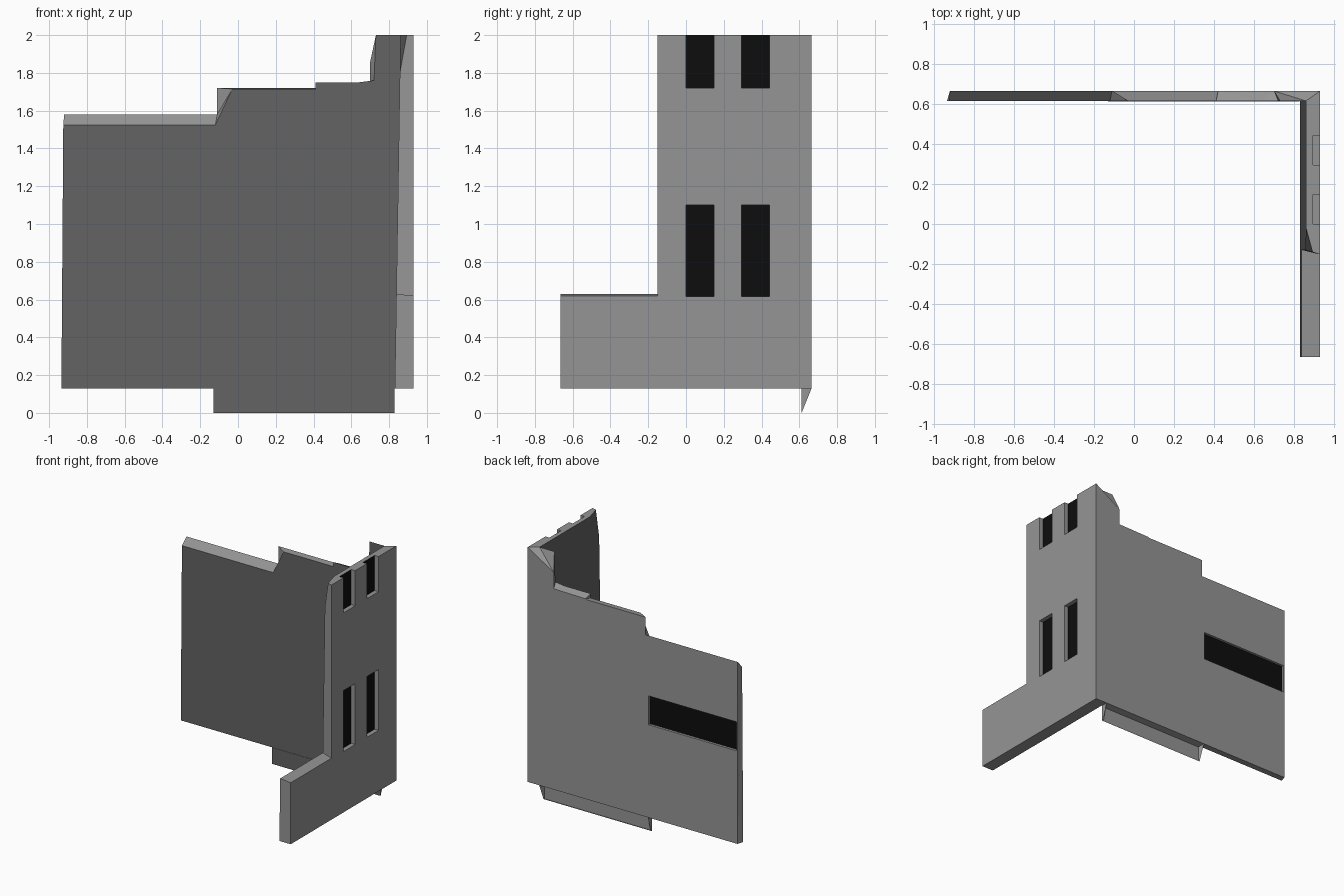
import bpy, bmesh
from mathutils import Vector

if "Cube" in bpy.data.objects:
    bpy.data.objects.remove(bpy.data.objects["Cube"])


def material(name, v):
    m = bpy.data.materials.new(name)
    m.diffuse_color = (v, v, v, 1)
    m.use_nodes = True
    m.node_tree.nodes["Principled BSDF"].inputs["Base Color"].default_value = m.diffuse_color
    return m


MATS = [material("outer_grey", 0.30), material("inner_dark_grey", 0.125),
        material("opening_black", 0.004)]


def loft(a, b):
    """Solid between two outlines with the same number of points."""
    bm = bmesh.new()
    va = [bm.verts.new(p) for p in a]
    vb = [bm.verts.new(p) for p in b]
    n = len(a)
    bm.faces.new(va)
    bm.faces.new(vb[::-1])
    for i in range(n):
        j = (i + 1) % n
        bm.faces.new((va[j], va[i], vb[i], vb[j]))
    bmesh.ops.recalc_face_normals(bm, faces=bm.faces)
    return bm


def to_object(name, bm):
    bmesh.ops.recalc_face_normals(bm, faces=bm.faces)
    me = bpy.data.meshes.new(name)
    bm.to_mesh(me)
    bm.free()
    ob = bpy.data.objects.new(name, me)
    bpy.context.collection.objects.link(ob)
    for m in MATS:
        me.materials.append(m)
    return ob


def cut_box(ob, lo, hi):
    bm = bmesh.new()
    bmesh.ops.create_cube(bm, size=1)
    lo, hi = Vector(lo), Vector(hi)
    for v in bm.verts:
        v.co = (lo + hi) / 2 + v.co * (hi - lo)
    c = to_object("opening_cutter", bm)
    c.hide_render = True
    mod = ob.modifiers.new("opening", 'BOOLEAN')
    mod.operation, mod.solver, mod.object = 'DIFFERENCE', 'EXACT', c
    bpy.context.view_layer.objects.active = ob
    bpy.ops.object.modifier_apply(modifier=mod.name)
    bpy.data.objects.remove(c)


def paint(ob, rule):
    for p in ob.data.polygons:
        p.material_index = rule(p.center, p.normal)


# back wall: broken top edge, front and back outlines differ (x, z)
front = [(-.935, .13), (-.925, 1.525), (-.12, 1.525), (-.03, 1.715), (.41, 1.715),
         (.41, 1.75), (.64, 1.75), (.72, 1.76), (.73, 2), (.86, 2), (.83, .13)]
back = [(-.92, .13), (-.92, 1.58), (-.11, 1.58), (-.11, 1.72), (.41, 1.72),
        (.42, 1.725), (.70, 1.73), (.70, 1.80), (.70, 1.86), (.93, 2), (.93, .13)]
bm = loft([(x, .615, z) for x, z in front], [(x, .665, z) for x, z in back])
bmesh.ops.triangulate(bm, faces=[f for f in bm.faces if len(f.verts) == 4])
back_wall = to_object("back_wall", bm)
cut_box(back_wall, (-.912, .645, .87), (-.135, .70, 1.10))
paint(back_wall, lambda c, n: 1 if n.y < -.95 and c.y < .63 else
      2 if n.y > .95 and c.y < .655 else 0)

# right wall: tall part with a low stub in front (y, z)
outer = [(-.665, .13), (-.665, .62), (-.152, .62), (-.152, 2), (.665, 2), (.665, .13)]
inner = [(-.665, .13), (-.665, .63), (-.13, .63), (-.13, 2), (.615, 2), (.615, .13)]
bm = loft([(.93, y, z) for y, z in outer],
          [(.828 + .016 * z, y, z) for y, z in inner])
# broken upper corner
p = Vector((.895, -.148, 2))
q = Vector((.860, -.02, 2)) - p
r = Vector((.857, -.13, 1.8)) - p
bmesh.ops.bisect_plane(bm, geom=bm.verts[:] + bm.edges[:] + bm.faces[:], dist=1e-5,
                       plane_co=p, plane_no=q.cross(r), clear_outer=True)
bmesh.ops.holes_fill(bm, edges=[e for e in bm.edges if e.is_boundary])
right_wall = to_object("right_wall", bm)
for y in (0, .295):
    for z0, z1 in ((.615, 1.10), (1.72, 2.1)):
        cut_box(right_wall, (.895, y, z0), (1.0, y + .147, z1))
paint(right_wall, lambda c, n: 1 if n.x < -.9 else
      2 if n.x > .95 and c.x < .92 else 0)

# hanging lip under the back wall, hollow behind
wedge = [(.612, 0), (.612, .13), (.665, .13)]
bm = loft([(-.13, y, z) for y, z in wedge], [(.828, y, z) for y, z in wedge])
slope = [f for f in bm.faces if f.normal.y > .5]
bmesh.ops.inset_region(bm, faces=slope, thickness=.018)
for v in slope[0].verts:
    v.co.y = .616
lip = to_object("bottom_lip", bm)
paint(lip, lambda c, n: 1 if n.y < -.9 else 0)
